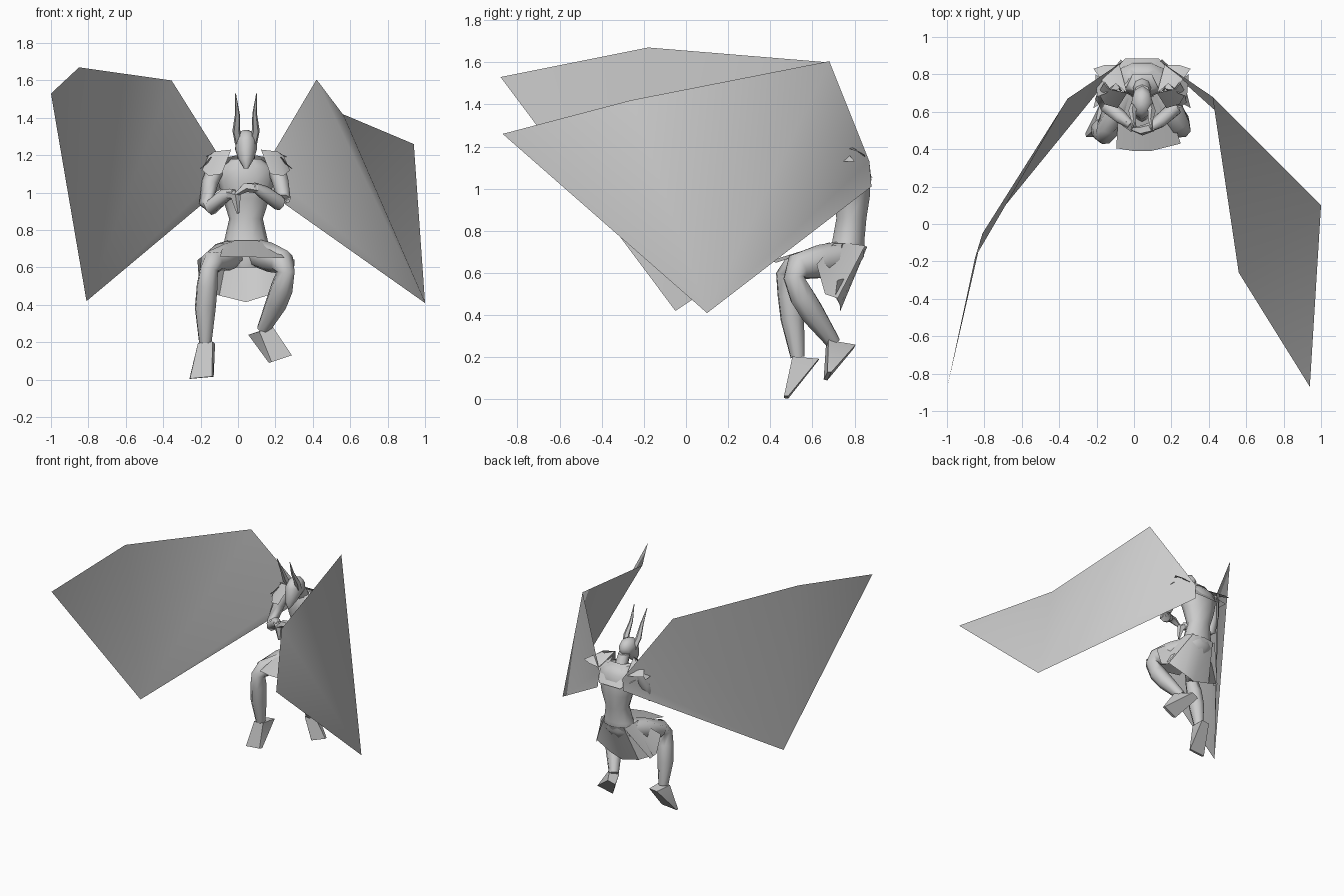
import bpy, bmesh, math
from mathutils import Vector

CX = 0.043  # body centre line


def finish(name, bm, angle=40):
    bmesh.ops.recalc_face_normals(bm, faces=bm.faces)
    me = bpy.data.meshes.new(name)
    bm.to_mesh(me)
    bm.free()
    ob = bpy.data.objects.new(name, me)
    bpy.context.collection.objects.link(ob)
    bpy.ops.object.select_all(action='DESELECT')
    bpy.context.view_layer.objects.active = ob
    ob.select_set(True)
    bpy.ops.object.shade_smooth_by_angle(angle=math.radians(angle))
    return ob


def skin_rings(name, rings):
    bm = bmesh.new()
    vs = [[bm.verts.new(p) for p in r] for r in rings]
    n = len(vs[0])
    for a, b in zip(vs, vs[1:]):
        for i in range(n):
            j = (i + 1) % n
            bm.faces.new((a[i], a[j], b[j], b[i]))
    bm.faces.new(vs[0])
    bm.faces.new(vs[-1])
    return finish(name, bm, 60)


def limb(name, pts, n=7):
    """Tapered tube through (x, y, z, radius) points."""
    P = [Vector(p[:3]) for p in pts]
    rings = []
    for k, p in enumerate(P):
        d = (P[min(k + 1, len(P) - 1)] - P[max(k - 1, 0)]).normalized()
        u = d.cross(Vector((0.3, 1, 0.1))).normalized()
        v = d.cross(u)
        rings.append([p + pts[k][3] * (u * math.cos(t) + v * math.sin(t))
                      for t in (2 * math.pi * i / n for i in range(n))])
    return skin_rings(name, rings)


def body(name, secs, n=10):
    """Stack of level ellipses: (y, z, half width, half depth)."""
    return skin_rings(name, [[(CX + w * math.cos(t), y + d * math.sin(t), z)
                              for t in (2 * math.pi * i / n for i in range(n))]
                             for y, z, w, d in secs])


def strip(name, top, bottom, angle=40):
    """Sheet between two equal polylines."""
    bm = bmesh.new()
    a = [bm.verts.new(p) for p in top]
    b = [bm.verts.new(p) for p in bottom]
    for i in range(len(a) - 1):
        bm.faces.new((a[i], a[i + 1], b[i + 1], b[i]))
    return finish(name, bm, angle)


def wing(name, pts):
    """Root top, wrist, leading edge, tip, lower point, root bottom."""
    bm = bmesh.new()
    v = [bm.verts.new(p) for p in pts]
    for f in ((0, 1, 4), (0, 4, 5), (1, 2, 4), (2, 3, 4)):
        bm.faces.new([v[i] for i in f])
    return finish(name, bm, 60)


# Wings
wing("left_wing", [(-.06, .87, 1.13), (-.355, .67, 1.60), (-.85, -.18, 1.67),
                   (-1, -.88, 1.53), (-.81, -.05, .42), (-.07, .88, 1.04)])
wing("right_wing", [(.14, .87, 1.13), (.42, .68, 1.605), (.56, -.26, 1.42),
                    (.94, -.87, 1.26), (1, .10, .41), (.15, .88, 1.01)])

# Torso and neck
body("torso", [(.74, .60, .07, .06), (.76, .68, .13, .09), (.77, .75, .115, .08),
               (.785, .86, .09, .075), (.785, .97, .125, .093), (.775, 1.06, .15, .10),
               (.775, 1.13, .15, .09), (.76, 1.18, .08, .06)])
body("neck", [(.76, 1.12, .05, .05), (.70, 1.24, .045, .045)], 8)

# Head with narrow pointed face, and horns
body("head", [(.57, 1.13, .012, .012), (.60, 1.18, .042, .055), (.64, 1.23, .058, .085),
              (.65, 1.28, .057, .09), (.65, 1.32, .045, .06), (.65, 1.335, .012, .02)], 8)
for side, s in (("left", -1), ("right", 1)):
    limb(side + "_horn", [(CX + s * .035, .64, 1.26, .025), (CX + s * .052, .60, 1.33, .022),
                          (CX + s * .046, .55, 1.42, .013), (CX + s * .056, .50, 1.53, .002)], 5)
    # Layered shoulder plates: front, outer and rear
    X = lambda d: CX + s * d
    strip(side + "_shoulder_front_plate",
          [(X(.08), .70, 1.23), (X(.17), .72, 1.22), (X(.20), .76, 1.20)],
          [(X(.13), .62, 1.10), (X(.20), .64, 1.09), (X(.235), .70, 1.12)])
    strip(side + "_shoulder_rear_plate",
          [(X(.08), .70, 1.23), (X(.14), .75, 1.22), (X(.18), .72, 1.21)],
          [(X(.12), .85, 1.15), (X(.20), .85, 1.16), (X(.26), .83, 1.17)])
    strip(side + "_shoulder_lower_plate",
          [(X(.15), .74, 1.20), (X(.19), .70, 1.19)],
          [(X(.25), .80, 1.13), (X(.24), .68, 1.13)])

# Collar cape over the upper back
strip("back_collar",
      [(CX - .10, .70, 1.19), (CX - .05, .80, 1.20), (CX + .05, .80, 1.20), (CX + .10, .70, 1.19)],
      [(CX - .17, .80, 1.11), (CX - .09, .885, 1.05), (CX + .09, .885, 1.05), (CX + .17, .80, 1.11)])

# Arms bent with the hands in front of the chest
limb("left_arm", [(-.11, .76, 1.15, .05), (-.15, .72, 1.05, .045), (-.17, .67, .94, .038),
                  (-.145, .63, .92, .042), (-.07, .57, .985, .038), (-.02, .53, 1.0, .022)])
limb("right_arm", [(.20, .76, 1.15, .05), (.23, .71, 1.05, .045), (.245, .66, .965, .038),
                   (.22, .62, .945, .042), (.14, .55, 1.0, .038), (.08, .51, 1.035, .022)])
limb("left_hand", [(-.05, .55, .995, .028), (-.01, .52, .98, .03), (.0, .51, .89, .008)], 5)
limb("right_hand", [(.10, .52, 1.025, .028), (.04, .50, 1.03, .028), (-.02, .51, .985, .008)], 5)

# Legs: thigh, knee, calf, ankle
limb("left_leg", [(-.01, .76, .68, .075), (-.08, .64, .655, .08), (-.14, .51, .625, .065),
                  (-.155, .475, .59, .05), (-.165, .49, .50, .058), (-.175, .505, .38, .058),
                  (-.175, .53, .20, .035)], 8)
limb("right_leg", [(.09, .76, .68, .075), (.17, .64, .655, .08), (.235, .53, .63, .068),
                   (.255, .51, .58, .05), (.235, .55, .49, .062), (.205, .60, .41, .06),
                   (.135, .70, .27, .036)], 8)


def foot(name, ankle, heel, toe, side):
    """Wedge boot: ankle ridge and heel narrowing to a wide flat toe."""
    a, h, t, w = (Vector(p) for p in (ankle, heel, toe, side))
    bm = bmesh.new()
    for p in (a - w * .6, a + w * .6, h - w * .5, h + w * .5, t - w, t + w):
        bm.verts.new(p)
    up = (a - h).normalized() * .02
    for k in (-1, 1):
        bm.verts.new(t + w * k * .9 + up)
    bmesh.ops.convex_hull(bm, input=bm.verts)
    return finish(name, bm, 30)


foot("left_foot", (-.175, .505, .20), (-.155, .63, .19), (-.195, .485, .01), (.065, 0, .006))
foot("right_foot", (.15, .67, .27), (.085, .80, .25), (.225, .68, .11), (.06, .01, .02))

# Skirt: front apron lying over the thighs, back and side panels hanging
strip("front_apron",
      [(CX - .12, .70, .735), (CX - .05, .68, .745), (CX + .05, .68, .745), (CX + .12, .70, .735)],
      [(-.095, .405, .66), (.0, .39, .655), (.09, .39, .655), (.25, .43, .65)])
strip("back_skirt",
      [(CX - .12, .74, .74), (CX - .09, .84, .73), (CX, .86, .725), (CX + .09, .84, .73), (CX + .12, .74, .74)],
      [(-.205, .70, .50), (-.10, .73, .45), (CX, .73, .415), (.14, .73, .445), (.28, .71, .50)])
for side, s in (("left", -1), ("right", 1)):
    strip(side + "_side_skirt",
          [(CX + s * .115, .70, .74), (CX + s * .12, .78, .74), (CX + s * .10, .85, .73)],
          [(CX + s * .26, .62, .64), (CX + s * .25, .66, .50), (CX + s * .235, .72, .48)])
